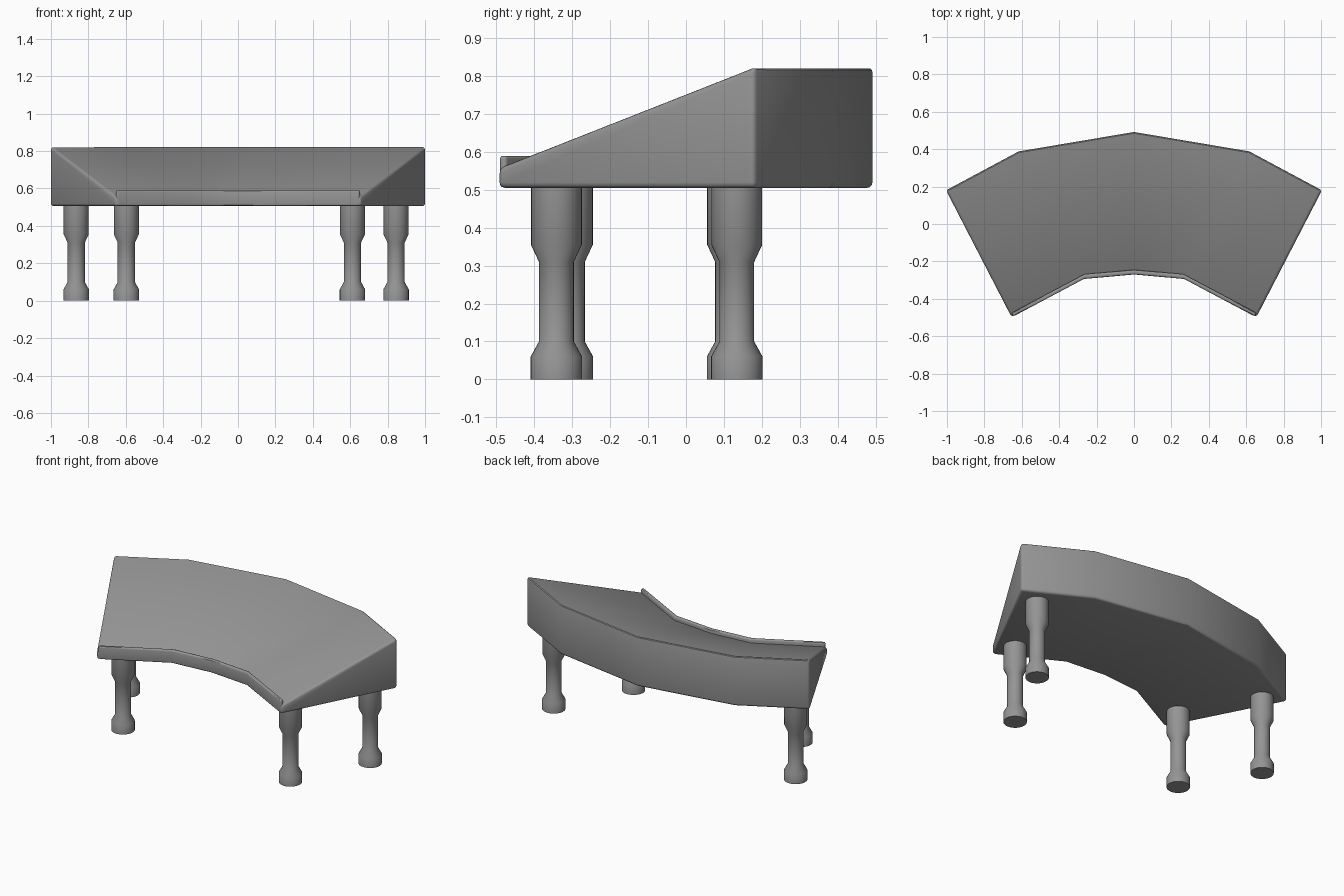
import bpy
import bmesh
import math

cube = bpy.data.objects.get("Cube")
if cube:
    bpy.data.objects.remove(cube, do_unlink=True)

grey = bpy.data.materials.new("mid grey")
grey.use_nodes = True
colour = (0.3, 0.3, 0.3, 1)
grey.diffuse_color = colour
grey.node_tree.nodes["Principled BSDF"].inputs["Base Color"].default_value = colour


def finish(bm, name, bevel=0):
    bmesh.ops.recalc_face_normals(bm, faces=bm.faces)
    mesh = bpy.data.meshes.new(name)
    bm.to_mesh(mesh)
    bm.free()
    mesh.materials.append(grey)
    obj = bpy.data.objects.new(name, mesh)
    bpy.context.collection.objects.link(obj)
    bpy.ops.object.select_all(action='DESELECT')
    obj.select_set(True)
    bpy.context.view_layer.objects.active = obj
    if bevel:
        mod = obj.modifiers.new("rounded edges", 'BEVEL')
        mod.width = bevel
        mod.segments = 3
        mod.limit_method = 'ANGLE'
        mod.angle_limit = math.radians(30)
        bpy.ops.object.modifier_apply(modifier=mod.name)
    bpy.ops.object.shade_smooth_by_angle(angle=math.radians(30))
    return obj


def mirrored(half):
    """Mirror a half path that starts on the centre line."""
    return [(-x, y) for x, y in reversed(half[1:])] + half


def sweep(name, inner, outer, base, inner_top, outer_top, bevel):
    """Join the four-sided sections between two matching paths."""
    bm = bmesh.new()
    rings = []
    for (ix, iy), (ox, oy) in zip(inner, outer):
        corners = [(ix, iy, base), (ix, iy, inner_top),
                   (ox, oy, outer_top), (ox, oy, base)]
        rings.append([bm.verts.new(c) for c in corners])
    for a, b in zip(rings, rings[1:]):
        for i in range(4):
            j = (i + 1) % 4
            bm.faces.new((a[i], a[j], b[j], b[i]))
    bm.faces.new(rings[0])
    bm.faces.new(rings[-1])
    return finish(bm, name, bevel)


# Curved sloping desk top
inner = mirrored([(0, -0.268), (0.268, -0.292), (0.655, -0.497)])
outer = mirrored([(0, 0.492), (0.617, 0.388), (1.005, 0.18)])
sweep("desk_top", inner, outer, 0.505, 0.558, 0.825, 0.015)

# Raised lip along the inner edge
lip_front = mirrored([(0, -0.27), (0.268, -0.294), (0.645, -0.494)])
lip_back = mirrored([(0, -0.245), (0.264, -0.268), (0.655, -0.475)])
sweep("front_lip", lip_front, lip_back, 0.507, 0.59, 0.59, 0.009)

# Turned legs
LEG_PROFILE = [(0.068, 0), (0.068, 0.06), (0.046, 0.1),
               (0.046, 0.31), (0.067, 0.355), (0.067, 0.52)]


def turned_leg(name, x, y, sides=32):
    bm = bmesh.new()
    rings = []
    for r, z in LEG_PROFILE:
        angles = [math.tau * i / sides for i in range(sides)]
        rings.append([bm.verts.new((x + r * math.cos(a), y + r * math.sin(a), z))
                      for a in angles])
    for a, b in zip(rings, rings[1:]):
        for i in range(sides):
            j = (i + 1) % sides
            bm.faces.new((a[i], a[j], b[j], b[i]))
    bm.faces.new(rings[0])
    bm.faces.new(rings[-1])
    finish(bm, name)


turned_leg("front_left_leg", 0.612, -0.342)
turned_leg("front_right_leg", -0.597, -0.313)
turned_leg("back_left_leg", 0.845, 0.134)
turned_leg("back_right_leg", -0.865, 0.123)
